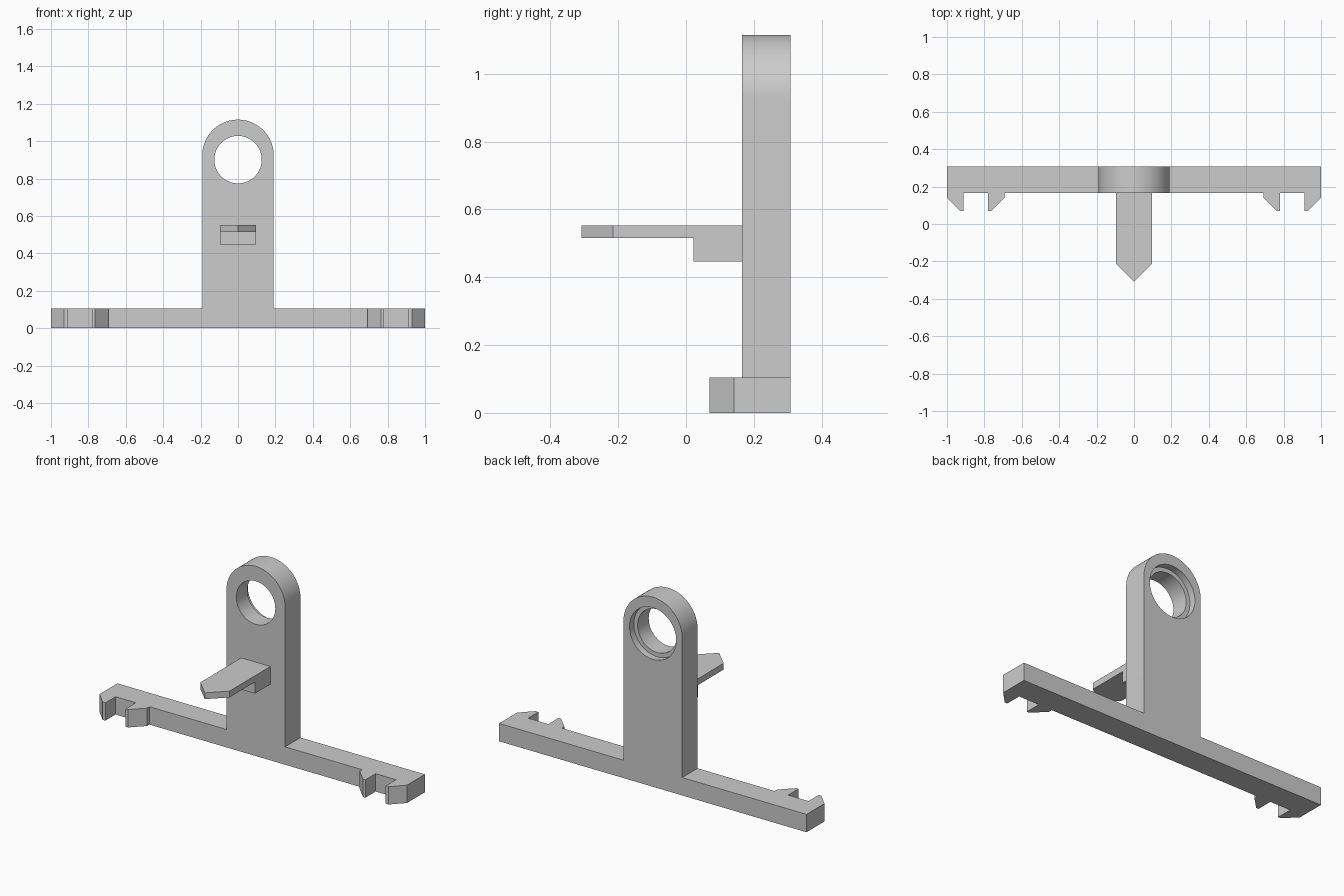
import bpy
import bmesh
from math import cos, sin, pi, radians
from mathutils import Vector

old = bpy.data.objects.get("Cube")
if old:
    bpy.data.objects.remove(old, do_unlink=True)

grey = bpy.data.materials.new("plain grey")
grey.use_nodes = True
tone = (0.604, 0.604, 0.604, 1)
grey.diffuse_color = tone
grey.node_tree.nodes["Principled BSDF"].inputs["Base Color"].default_value = tone

FRONT, BACK = 0.165, 0.308     # depth of the upright and the bar
BAR_TOP = 0.105


def prism(name, outline, start, end, axis):
    """Extrude a 2D outline: (x, y) points along z, or (x, z) points along y."""
    bm = bmesh.new()
    if axis == "z":
        points = [Vector((a, b, start)) for a, b in outline]
        step = Vector((0, 0, end - start))
    else:
        points = [Vector((a, start, b)) for a, b in outline]
        step = Vector((0, end - start, 0))
    base = bm.faces.new([bm.verts.new(p) for p in points])
    result = bmesh.ops.extrude_face_region(bm, geom=[base], use_keep_orig=True)
    moved = [v for v in result["geom"] if isinstance(v, bmesh.types.BMVert)]
    bmesh.ops.translate(bm, verts=moved, vec=step)
    bmesh.ops.recalc_face_normals(bm, faces=bm.faces)
    mesh = bpy.data.meshes.new(name)
    bm.to_mesh(mesh)
    bm.free()
    mesh.materials.append(grey)
    obj = bpy.data.objects.new(name, mesh)
    bpy.context.collection.objects.link(obj)
    return obj


def arc(radius, height, sweep, steps):
    return [(radius * cos(sweep * i / steps), height + radius * sin(sweep * i / steps))
            for i in range(steps + 1)]


def combine(target, tool, operation):
    mod = target.modifiers.new(operation.title(), "BOOLEAN")
    mod.operation = operation
    mod.solver = "EXACT"
    mod.object = tool
    bpy.context.view_layer.objects.active = target
    bpy.ops.object.modifier_apply(modifier=mod.name)
    bpy.data.objects.remove(tool, do_unlink=True)


# Upright with a rounded top, flowing into the long bar
HALF = 0.191
right_side = [(1, 0), (1, BAR_TOP), (HALF, BAR_TOP)]
left_side = [(-x, z) for x, z in reversed(right_side)]
frame = prism("upright_and_bar", right_side + arc(HALF, 0.924, pi, 48) + left_side,
              FRONT, BACK, "y")

# Through hole with a wider recess from the back
for radius, start in ((0.127, FRONT - 0.1), (0.152, BACK - 0.04)):
    circle = arc(radius, 0.901, 2 * pi, 64)[:-1]
    combine(frame, prism("hole_cutter", circle, start, BACK + 0.1, "y"), "DIFFERENCE")

# Pairs of bevelled clip claws near both ends of the bar
ROOT, CHEEK, TIP = FRONT + 0.04, 0.142, 0.07
outer_claw = [(1, ROOT), (1, CHEEK), (0.93, TIP), (0.912, TIP), (0.912, ROOT)]
inner_claw = [(0.78, ROOT), (0.78, TIP), (0.764, TIP), (0.692, CHEEK), (0.692, ROOT)]
for side in (-1, 1):
    for claw in (outer_claw, inner_claw):
        outline = [(side * x, y) for x, y in claw]
        combine(frame, prism("clip_claw", outline, 0, BAR_TOP, "z"), "UNION")

# Pointed tongue and the block beneath it
WIDE, SHELF = 0.095, 0.515
tongue = prism("pointed_tongue",
               [(-WIDE, FRONT), (-WIDE, -0.215), (0, -0.308), (WIDE, -0.215), (WIDE, FRONT)],
               SHELF, 0.552, "z")
block = prism("tongue_support",
              [(-WIDE, FRONT), (-WIDE, 0.022), (WIDE, 0.022), (WIDE, FRONT)],
              0.447, SHELF, "z")
combine(tongue, block, "UNION")

# Smooth the curved walls, keep the corners crisp
bpy.ops.object.select_all(action="DESELECT")
frame.select_set(True)
bpy.context.view_layer.objects.active = frame
bpy.ops.object.shade_smooth_by_angle(angle=radians(30))
